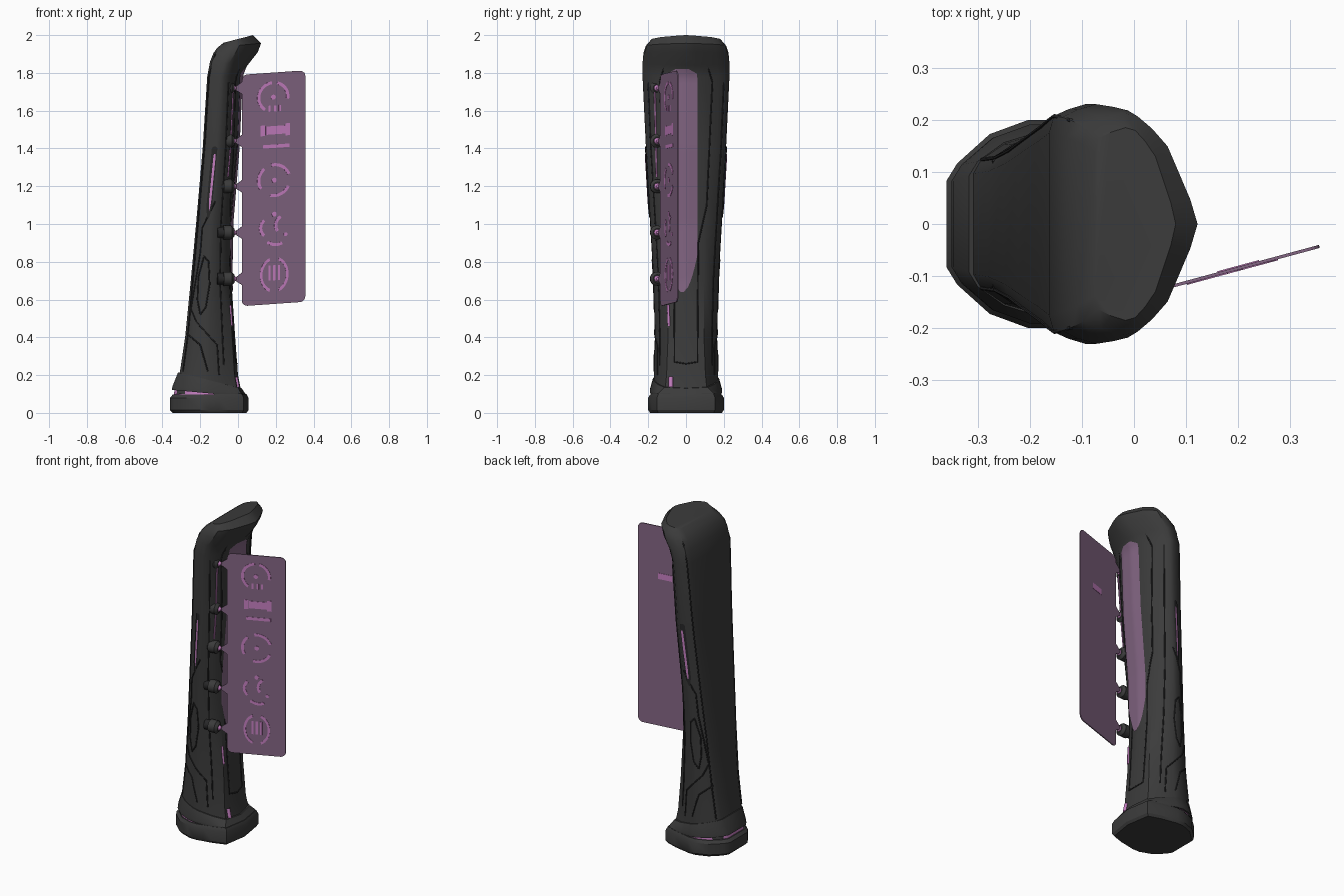
import bpy, bmesh
from math import cos, sin, radians, sqrt, pi
from mathutils import Vector, Matrix

if "Cube" in bpy.data.objects:
    bpy.data.objects.remove(bpy.data.objects["Cube"])


def material(name, color):
    mat = bpy.data.materials.new(name)
    mat.use_nodes = True
    mat.diffuse_color = (*color, 1)
    mat.node_tree.nodes["Principled BSDF"].inputs["Base Color"].default_value = (*color, 1)
    return mat


CHARCOAL = material("charcoal", (.044, .044, .044))
BLACK = material("black_trim", (.02, .02, .021))
MAUVE = material("dull_mauve", (.225, .13, .225))
GLOW = material("bright_orchid", (.56, .21, .53))


def finish(name, bm, mat, angle=32):
    bmesh.ops.recalc_face_normals(bm, faces=bm.faces)
    mesh = bpy.data.meshes.new(name)
    bm.to_mesh(mesh)
    bm.free()
    mesh.materials.append(mat)
    obj = bpy.data.objects.new(name, mesh)
    bpy.context.collection.objects.link(obj)
    bpy.ops.object.select_all(action="DESELECT")
    obj.select_set(True)
    bpy.context.view_layer.objects.active = obj
    bpy.ops.object.shade_smooth_by_angle(angle=radians(angle))
    return obj


# Half cross-section: depth fraction, share of full width, of back width, of bluntness
SHAPE = [(0, 0, .92, 0), (.05, .2, .85, 0), (.2, .75, .25, 0), (.38, 1, 0, 0), (.5, .97, 0, .03),
         (.62, .86, 0, .09), (.75, .7, 0, .2), (.94, .22, 0, .55), (1, 0, 0, 0)]


def half(row):
    zb, zf, xb, xf, w, wb, blunt = row
    return [Vector((xb + t * (xf - xb), (a + c * blunt) * w + b * wb, zb + t * (zf - zb)))
            for t, a, b, c in SHAPE]


def loft(name, rows, mat):
    bm = bmesh.new()
    rings = []
    for row in rows:
        pts = half(row)
        pts += [Vector((p.x, -p.y, p.z)) for p in reversed(pts[:-1])]
        rings.append([bm.verts.new(p) for p in pts])
    for low, high in zip(rings, rings[1:]):
        for i in range(len(low)):
            j = (i + 1) % len(low)
            bm.faces.new((low[i], low[j], high[j], high[i]))
    bm.faces.new(rings[0])
    bm.faces.new(rings[-1])
    return finish(name, bm, mat)


# Grip rows: back height, front height, back x, front x, half width, back half width, bluntness
GRIP = [(.1, .1, -.325, .02, .172, .11, .8), (.2, .2, -.31, 0, .17, .105, .7),
        (.4, .4, -.28, -.015, .165, .11, .65), (.7, .7, -.25, -.035, .172, .125, .6),
        (1, 1, -.222, -.03, .19, .145, .5), (1.4, 1.4, -.187, .003, .212, .17, .4),
        (1.78, 1.78, -.163, .02, .23, .19, .25), (1.86, 1.84, -.148, .05, .23, .187, .1),
        (1.905, 1.91, -.13, .105, .225, .18, 0), (1.935, 1.957, -.108, .122, .213, .17, 0),
        (1.96, 2, -.075, .08, .185, .15, 0)]
loft("grip", GRIP, CHARCOAL)

# Pommel: foot, glowing slit and slanted collar
loft("pommel_foot", [(0, 0, -.345, .045, .19, .085, 1), (.015, .015, -.36, .055, .2, .09, 1),
                     (.08, .08, -.36, .055, .2, .09, 1), (.097, .1, -.345, .045, .19, .085, 1)], CHARCOAL)
loft("pommel_slit", [(.08, .07, -.34, .025, .184, .08, .9), (.14, .1, -.335, .02, .18, .08, .9)], GLOW)
loft("pommel_collar", [(.122, .085, -.35, .04, .19, .09, 1), (.14, .1, -.347, .04, .191, .09, 1),
                       (.215, .13, -.317, .02, .175, .1, .8)], CHARCOAL)


# Lookups that let details follow the grip surface
def section(z):
    for a, b in zip(GRIP, GRIP[1:]):
        if z <= b[0]:
            f = max(0, (z - a[0]) / (b[0] - a[0]))
            return half([p + f * (q - p) for p, q in zip(a, b)])
    return half(GRIP[-1])


def on_side(x, z):
    pts = section(z)
    x = min(max(x, pts[0].x), pts[-1].x)
    for p, q in zip(pts, pts[1:]):
        if x <= q.x + 1e-6:
            return Vector((x, p.y + (q.y - p.y) * (x - p.x) / (q.x - p.x), z))


def on_front(y, z):
    pts = section(z)[3:]
    r = min(abs(y), pts[0].y)
    for p, q in zip(pts, pts[1:]):
        if r >= q.y - 1e-6:
            return Vector((p.x + (q.x - p.x) * (p.y - r) / (p.y - q.y), y, z))


def seam(name, where, pts, mat=BLACK, radius=.004, sides=(1, -1)):
    for s in sides:
        curve = bpy.data.curves.new(name, "CURVE")
        curve.dimensions = "3D"
        curve.bevel_depth = radius
        curve.bevel_resolution = 1
        path = []
        for (u, z), (v, k) in zip(pts, pts[1:]):
            path += [where(u + (v - u) * i / 8, z + (k - z) * i / 8) for i in range(9)]
        spline = curve.splines.new("POLY")
        spline.points.add(len(path) - 1)
        for point, p in zip(spline.points, path):
            point.co = (p.x, s * p.y, p.z, 1)
        curve.materials.append(mat)
        bpy.context.collection.objects.link(bpy.data.objects.new(name, curve))


def patch(name, where, z0, z1, middle, width, lift, mat, sides=(1, -1)):
    # Sheet lying on the grip, with a tapered foot and a rounded top
    for s in sides:
        bm = bmesh.new()
        rows = []
        for i in range(49):
            f = i / 48
            z = z0 + (z1 - z0) * f
            w = width * min(1, sqrt(6 * f + .01), sqrt(35 * (1 - f) + .2))
            row = [where(middle(f) + w * (k / 6 - 1), z) + lift for k in range(13)]
            rows.append([bm.verts.new((p.x, s * p.y, p.z)) for p in row])
        for a, b in zip(rows, rows[1:]):
            for k in range(12):
                bm.faces.new((a[k], a[k + 1], b[k + 1], b[k]))
        finish(name, bm, mat)


OUT, FORWARD = Vector((0, .005, 0)), Vector((.006, 0, 0))
patch("front_inlay", on_front, .64, 1.82, lambda f: -.02, .08, FORWARD, MAUVE, (1,))
patch("side_slot_frame", on_side, 1.03, 1.41, lambda f: -.158 + .035 * f, .015, OUT, BLACK)
patch("side_slot_light", on_side, 1.07, 1.37, lambda f: -.153 + .03 * f, .006, OUT * 1.6, GLOW)
seam("side_pocket_rim", on_side, [(-.2, .52), (-.215, .6), (-.21, .72), (-.18, .83), (-.155, .8),
                                  (-.15, .68), (-.17, .56), (-.2, .52)])
seam("back_edge_seam", lambda u, z: section(z)[1], [(0, .22), (0, 1), (0, 1.9)])
seam("side_line", on_side, [(-.12, 1.12), (-.19, .98), (-.2, .85), (-.25, .55), (-.22, .48), (-.11, .36), (-.1, .2)])
seam("side_lower_line", on_side, [(-.27, .42), (-.2, .36), (-.16, .22)])
seam("rail_seam", on_side, [(-.075, .25), (-.095, .7), (-.09, 1), (-.065, 1.4), (-.05, 1.75)])
seam("front_panel_line", on_front, [(0, .26), (.06, .27), (.065, .9), (.11, 1.1), (.14, 1.75), (.11, 1.85), (0, 1.87)])
seam("rail_light", on_front, [(.155, 1.25), (.165, 1.72)], GLOW, .005, (-1,))
seam("lower_light", on_front, [(.09, .46), (.095, .57)], GLOW, .007, (-1,))
seam("collar_light", on_front, [(.08, .135), (.08, .19)], GLOW, .012, (-1,))


# Floating display: plates in a slightly turned plane
NORMAL = Vector((.26, -.965, 0))


def plate(name, outline, mat, lift=0, depth=.006):
    bm = bmesh.new()
    base = [Vector((x, -.136 + .27 * x, z + .07 * (x - .02))) + NORMAL * lift for x, z in outline]
    low = [bm.verts.new(p) for p in base]
    high = [bm.verts.new(p + NORMAL * depth) for p in base]
    bm.faces.new(low)
    bm.faces.new(high)
    for i in range(len(low)):
        j = (i + 1) % len(low)
        bm.faces.new((low[i], low[j], high[j], high[i]))
    finish(name, bm, mat)


def rounded(x0, x1, z0, z1, r):
    corners = [(x1 - r, z1 - r), (x0 + r, z1 - r), (x0 + r, z0 + r), (x1 - r, z0 + r)]
    return [(cx + r * cos(pi / 2 * (q + i / 5)), cz + r * sin(pi / 2 * (q + i / 5)))
            for q, (cx, cz) in enumerate(corners) for i in range(6)]


def bar(x, z, w, h, lift=.006):
    plate("display_mark", [(x - w, z - h), (x + w, z - h), (x + w, z + h), (x - w, z + h)], GLOW, lift, .002)


def dot(x, z, r=.013):
    plate("display_dot", rounded(x - r, x + r, z - r, z + r, r * .98), GLOW, .006, .002)


def arc(x, z, r, start, end, t=.016, squash=1):
    angles = [radians(start + (end - start) * i / 14) for i in range(15)]
    ring = [(x + squash * r * cos(a), z + r * sin(a)) for a in angles]
    ring += [(x + squash * (r - t) * cos(a), z + (r - t) * sin(a)) for a in reversed(angles)]
    plate("display_arc", ring, GLOW, .006, .002)


plate("display_sheet", rounded(.02, .355, .565, 1.79, .03), MAUVE)
# Broken ring with bars
for start, end in ((95, 235), (-10, 75)):
    arc(.185, 1.66, .085, start, end)
dot(.185, 1.66)
for x in (.165, .195, .22):
    bar(x, 1.6, .006, .016)
# Block mark, part of it showing through to the rear
bar(.13, 1.485, .012, .028)
bar(.2, 1.485, .055, .022)
bar(.262, 1.485, .012, .032)
bar(.2, 1.4, .07, .009)
bar(.2, 1.485, .04, .018, -.002)
# Ring in three pieces
for start in (20, 130, 255):
    arc(.19, 1.22, .09, start, start + 80)
dot(.19, 1.22)
# Hooks and dots
dot(.19, 1.04)
arc(.17, .97, .06, 130, 230)
arc(.25, .98, .06, 120, 215)
arc(.2, .94, .07, 235, 300)
dot(.25, .93, .01)
dot(.16, .89, .009)
# Brackets with three bars
arc(.19, .72, .095, 110, 250, squash=.8)
arc(.19, .72, .095, -70, 70, squash=.8)
for x in (.165, .19, .215):
    bar(x, .73, .006, .04)


# Emitters along the right rail, each with a tab to the display
def barrel(name, start, end, r0, r1, z, mat):
    bm = bmesh.new()
    axis = Vector((.965, .1, 0)).normalized()
    turn = axis.to_track_quat("Z", "Y").to_matrix().to_4x4()
    place = Matrix.Translation(Vector(((start + end) / 2, -.152, z))) @ turn
    bmesh.ops.create_cone(bm, cap_ends=True, segments=20, radius1=r0, radius2=r1,
                          depth=end - start, matrix=place)
    finish(name, bm, mat)


for z in (.71, .955, 1.2, 1.44, 1.72):
    barrel("emitter_base", -.11, -.07, .03, .03, z, BLACK)
    barrel("emitter_body", -.078, -.035, .037, .037, z, CHARCOAL)
    barrel("emitter_cap", -.035, -.02, .037, .022, z, CHARCOAL)
    barrel("emitter_lens", -.02, -.008, .016, .006, z, GLOW)
    plate("display_tab", [(-.015, z - .008), (.024, z - .035), (.024, z + .035), (-.015, z + .008)], MAUVE)
